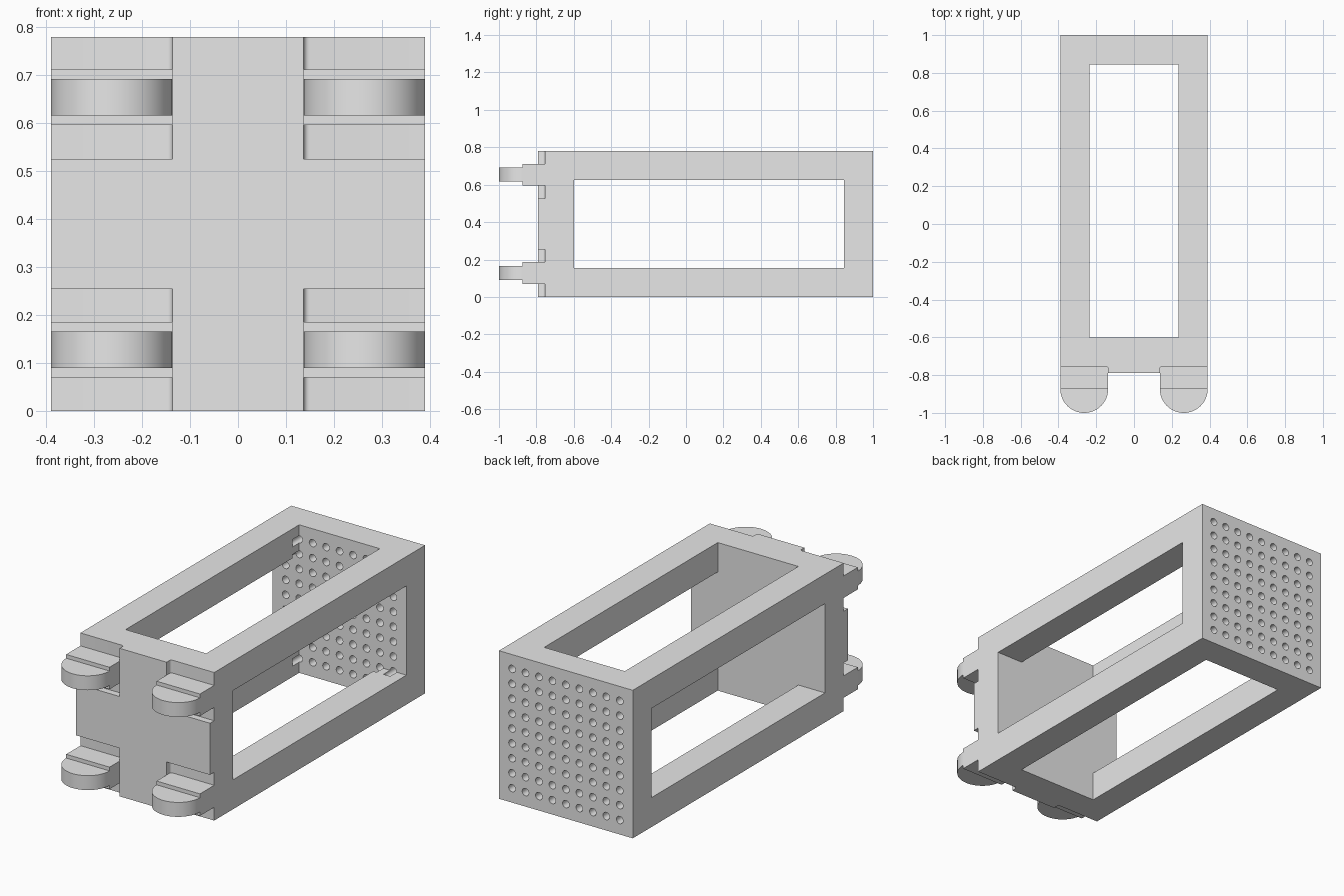
import bpy, bmesh, math
from mathutils import Matrix, Vector

if "Cube" in bpy.data.objects:
    bpy.data.objects.remove(bpy.data.objects["Cube"], do_unlink=True)

W, H = 0.39, 0.78            # half width, height
FRONT, BACK = -0.79, 1.0
IN_FRONT, IN_BACK = -0.60, 0.845
BEAM = 0.155                 # thickness of the corner beams
TAB_IN = 0.137               # inner edge of the tabs and recesses
RECESS_Y = -0.755

grey = bpy.data.materials.new("light_grey")
grey.use_nodes = True
grey.diffuse_color = (0.8, 0.8, 0.8, 1)
grey.node_tree.nodes["Principled BSDF"].inputs["Base Color"].default_value = (0.8, 0.8, 0.8, 1)


def add_box(bm, lo, hi):
    lo, hi = Vector(lo), Vector(hi)
    m = Matrix.Translation((lo + hi) / 2) @ Matrix.Diagonal((*(hi - lo), 1))
    bmesh.ops.create_cube(bm, size=1, matrix=m)


def add_prism(bm, outline, z0, z1):
    face = bm.faces.new([bm.verts.new((x, y, z0)) for x, y in outline])
    out = bmesh.ops.extrude_face_region(bm, geom=[face])
    verts = [v for v in out["geom"] if isinstance(v, bmesh.types.BMVert)]
    bmesh.ops.translate(bm, verts=verts, vec=(0, 0, z1 - z0))


def arc(cx, cy, r, a0, a1, n):
    angles = [math.radians(a0 + (a1 - a0) * i / n) for i in range(n + 1)]
    return [(cx + r * math.cos(a), cy + r * math.sin(a)) for a in angles]


def make_object(name, bm):
    bmesh.ops.recalc_face_normals(bm, faces=bm.faces)
    mesh = bpy.data.meshes.new(name)
    bm.to_mesh(mesh)
    bm.free()
    mesh.materials.append(grey)
    obj = bpy.data.objects.new(name, mesh)
    bpy.context.collection.objects.link(obj)
    return obj


def activate(obj):
    bpy.ops.object.select_all(action="DESELECT")
    obj.select_set(True)
    bpy.context.view_layer.objects.active = obj


def cut(obj, name, bm):
    cutter = make_object(name, bm)
    cutter.hide_render = True
    mod = obj.modifiers.new(name, "BOOLEAN")
    mod.operation, mod.solver, mod.object = "DIFFERENCE", "EXACT", cutter
    activate(obj)
    bpy.ops.object.modifier_apply(modifier=mod.name)
    bpy.data.objects.remove(cutter, do_unlink=True)


# Main block
bm = bmesh.new()
add_box(bm, (-W, FRONT, 0), (W, BACK, H))
frame = make_object("frame", bm)

# Side-to-side window, then top-to-bottom window
bm = bmesh.new()
add_box(bm, (-1, IN_FRONT, BEAM), (1, IN_BACK, H - BEAM))
cut(frame, "side_window_cutter", bm)
bm = bmesh.new()
add_box(bm, (BEAM - W, IN_FRONT, -1), (W - BEAM, IN_BACK, 2))
cut(frame, "top_window_cutter", bm)

# Corner recesses on the front, with a rounded inner corner
bm = bmesh.new()
r = 0.012
for s in (-1, 1):
    corner = arc(TAB_IN + r, RECESS_Y - r, r, 180, 90, 4)
    outline = [(0.5, -0.9), (TAB_IN, -0.9)] + corner + [(0.5, RECESS_Y)]
    outline = [(s * x, y) for x, y in outline]
    add_prism(bm, outline, -0.1, 0.254)
    add_prism(bm, outline, H - 0.254, H + 0.1)
cut(frame, "recess_cutter", bm)

# Grid of round holes through the back plate
bm = bmesh.new()
for i in range(-4, 5):
    for j in range(-4, 5):
        m = Matrix.Translation((i * 0.0785, 0.93, H / 2 + j * 0.0785)) @ Matrix.Rotation(math.pi / 2, 4, "X")
        bmesh.ops.create_cone(bm, cap_ends=True, segments=20, radius1=0.0195,
                              radius2=0.0195, depth=0.28, matrix=m)
cut(frame, "hole_cutter", bm)
activate(frame)
bpy.ops.object.shade_smooth_by_angle()

# Rounded connector tabs, each on a thicker root
half = (W - TAB_IN) / 2
mid, tip = TAB_IN + half, -1 + half
for side, s in (("left", 1), ("right", -1)):
    for level, z in (("lower", 0.128), ("upper", 0.654)):
        bm = bmesh.new()
        xs = sorted((s * TAB_IN, s * W))
        add_box(bm, (xs[0], tip, z - 0.058), (xs[1], RECESS_Y, z + 0.058))
        make_object(f"{level}_{side}_tab_root", bm)
        bm = bmesh.new()
        add_prism(bm, arc(s * mid, tip, half, 180, 360, 32), z - 0.038, z + 0.038)
        tab = make_object(f"{level}_{side}_tab", bm)
        activate(tab)
        bpy.ops.object.shade_smooth_by_angle()
